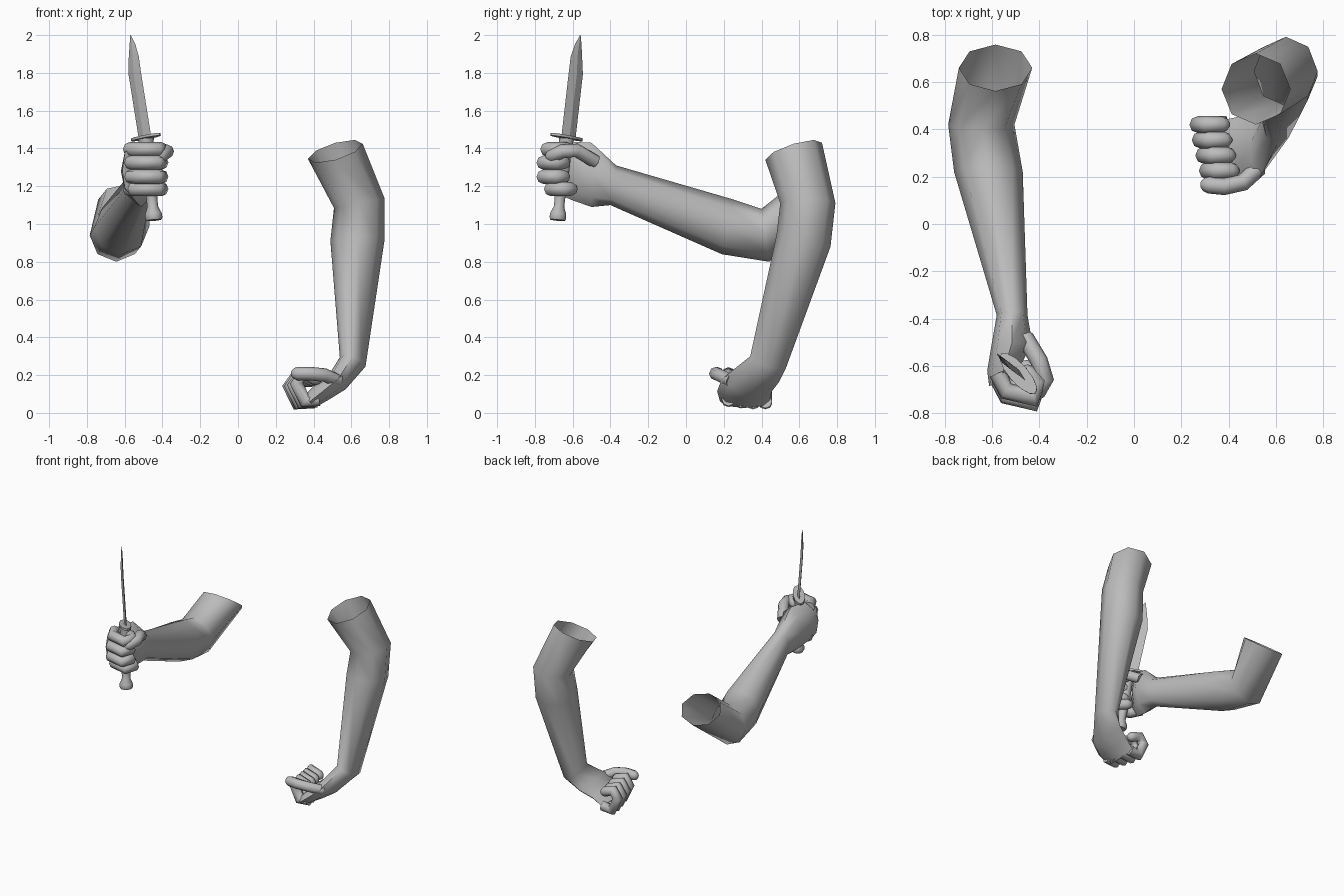
import bpy, bmesh, math
from mathutils import Vector as V

if "Cube" in bpy.data.objects:
    bpy.data.objects.remove(bpy.data.objects["Cube"])

grey = bpy.data.materials.new("plain_grey")
grey.diffuse_color = (0.5, 0.5, 0.5, 1)
grey.use_nodes = True
grey.node_tree.nodes["Principled BSDF"].inputs["Base Color"].default_value = grey.diffuse_color


def loft(name, rings, sides=8, cap_start=True, cap_end=True, angle=60):
    """Skin a row of elliptical rings, each (centre, half axis u, half axis v)."""
    bm = bmesh.new()
    loops = []
    for c, u, v in rings:
        loops.append([bm.verts.new(V(c) + V(u) * math.cos(t) + V(v) * math.sin(t))
                      for t in (2 * math.pi * i / sides for i in range(sides))])
    for a, b in zip(loops, loops[1:]):
        for i in range(sides):
            j = (i + 1) % sides
            bm.faces.new((a[i], a[j], b[j], b[i]))
    if cap_start:
        bm.faces.new(loops[0])
    if cap_end:
        bm.faces.new(loops[-1])
    bmesh.ops.recalc_face_normals(bm, faces=bm.faces)
    mesh = bpy.data.meshes.new(name)
    bm.to_mesh(mesh)
    bm.free()
    mesh.materials.append(grey)
    ob = bpy.data.objects.new(name, mesh)
    bpy.context.collection.objects.link(ob)
    bpy.ops.object.select_all(action='DESELECT')
    ob.select_set(True)
    bpy.context.view_layer.objects.active = ob
    bpy.ops.object.shade_smooth_by_angle(angle=math.radians(angle))
    return ob


def finger(name, path, axis, r):
    """Bent tube with rounded tip; axis is the direction the bend turns about."""
    pts = [V(p) for p in path]
    axis = V(axis).normalized()
    rings = []
    for i, p in enumerate(pts):
        d = (pts[min(i + 1, len(pts) - 1)] - pts[max(i - 1, 0)]).normalized()
        v = axis.cross(d).normalized()
        u = d.cross(v)
        rings.append((p, u * r, v * r))
    rings.append((pts[-1] + d * r * 0.6, u * r * 0.75, v * r * 0.75))
    rings.append((pts[-1] + d * r * 0.95, u * r * 0.3, v * r * 0.3))
    return loft(name, rings, 8, angle=80)


# Raised arm with its palm, open at the upper end
loft("raised_arm", [
    ((-.585, .66, 1.13), (.155, 0, 0), (0, -.098, .08)),
    ((-.645, .42, .94), (.14, 0, 0), (0, -.02, .14)),
    ((-.615, .22, .985), (.145, 0, 0), (0, .03, .145)),
    ((-.515, -.385, 1.205), (.065, 0, 0), (0, .015, .105)),
    ((-.515, -.50, 1.26), (.085, 0, 0), (0, 0, .17)),
    ((-.545, -.60, 1.28), (.075, .02, 0), (0, 0, .155)),
    ((-.57, -.67, 1.285), (.042, .015, 0), (0, 0, .13)),
], cap_start=False)

# Gripping fingers, index first
for i, (z, dy) in enumerate([(1.395, .02), (1.325, 0), (1.25, 0), (1.185, .04)]):
    finger("grip_finger_%d" % (i + 1),
           [(x, y + dy, z) for x, y in
            [(-.575, -.65), (-.54, -.725), (-.42, -.755), (-.405, -.69), (-.45, -.65)]],
           (0, 0, 1), .038)
finger("grip_thumb", [(-.46, -.48, 1.33), (-.40, -.58, 1.39),
                      (-.375, -.655, 1.385), (-.41, -.71, 1.36)], (0, 0, 1), .037)

# Lowered arm with its palm, open at the upper end
loft("lowered_arm", [
    ((.515, .57, 1.385), (.145, 0, .04), (0, .15, .045)),
    ((.642, .645, 1.11), (.134, 0, .025), (0, .146, 0)),
    ((.632, .622, .91), (.143, 0, 0), (0, .143, -.03)),
    ((.607, .435, .27), (.068, 0, -.025), (0, .095, -.03)),
    ((.53, .34, .17), (.04, 0, -.045), (0, .15, -.01)),
    ((.45, .31, .115), (.036, 0, -.042), (0, .145, 0)),
    ((.38, .31, .06), (.025, 0, -.034), (0, .13, 0)),
], cap_start=False)

# Curled fingers of the fist, index first
for i, (y, dx, dz) in enumerate([(.225, .03, .012), (.29, .015, .005),
                                 (.355, 0, 0), (.42, -.01, 0)]):
    finger("fist_finger_%d" % (i + 1),
           [(x + dx, y, z + dz) for x, z in
            [(.40, .06), (.325, .048), (.28, .145), (.315, .195), (.38, .17)]],
           (0, 1, 0), .036)
finger("fist_thumb", [(.53, .24, .17), (.46, .175, .20),
                      (.38, .158, .208), (.315, .165, .208)], (0, 0, 1), .036)

# Knife handle with flared pommel
low, high = V((-.445, -.68, 1.02)), V((-.488, -.632, 1.46))
handle = []
for t, r in [(0, .04), (.03, .046), (.08, .044), (.16, .029), (.26, .029),
             (.4, .035), (.9, .035), (.98, .042)]:
    handle.append((low.lerp(high, t), (r, 0, .09 * r), (0, r, -.1 * r)))
loft("knife_handle", handle, 10)

# Oval guard
axis = (high - low).normalized()
across = V((.66, -.75, 0))
across = (across - axis * across.dot(axis)).normalized()
side = axis.cross(across)
loft("knife_guard", [(high + axis * h, across * .112, side * .04)
                     for h in (-.007, .007)], 12, angle=40)

# Tapered blade with a thin diamond section
loft("knife_blade", [(c, across * w, side * t) for c, w, t in [
    ((-.493, -.622, 1.46), .050, .009),
    ((-.547, -.583, 1.80), .050, .009),
    ((-.552, -.580, 1.88), .041, .008),
    ((-.559, -.570, 1.95), .023, .005),
    ((-.569, -.559, 2.00), .002, .001)]], 4, angle=20)
